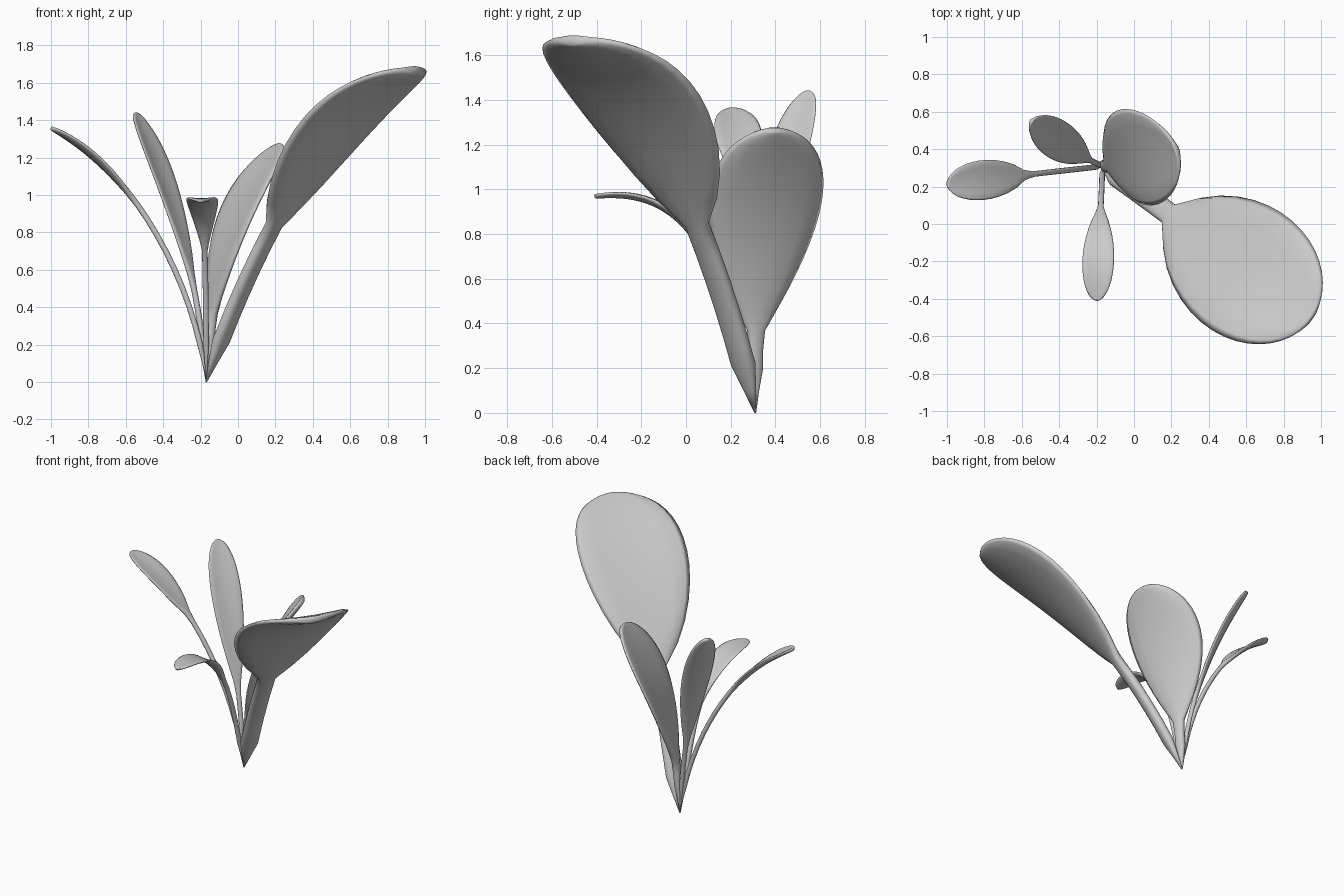
import bpy, bmesh, math
from mathutils import Vector

if "Cube" in bpy.data.objects:
    bpy.data.objects.remove(bpy.data.objects["Cube"], do_unlink=True)

grey = bpy.data.materials.new("soft_grey")
grey.use_nodes = True
grey.diffuse_color = (0.6, 0.6, 0.6, 1)
grey.node_tree.nodes["Principled BSDF"].inputs["Base Color"].default_value = grey.diffuse_color

ROOT = Vector((-0.17, 0.31, 0))
SIDES = 14
ROWS = 24


def bezier(controls, t):
    """Point on a curve, found by repeated blending of its control points."""
    while len(controls) > 1:
        controls = [a.lerp(b, t) for a, b in zip(controls, controls[1:])]
    return controls[0]


def blade_profile(u, flare):
    """Blade width from stem to tip, scaled to a maximum of one."""
    peak = flare / (flare + 0.5)
    return (u / peak) ** flare * math.sqrt((1 - u) / (1 - peak))


def leaf(name, bends, tip, start, width, stem, thickness, flare=1, cup=0.2, twist=0):
    """Stem and blade as one loft of rounded flat sections along a curve."""
    controls = [ROOT] + [Vector(p) for p in bends] + [Vector(tip)]
    reach = controls[-1] - ROOT
    heading = math.atan2(reach.y, reach.x) + math.radians(twist)
    side = Vector((-math.sin(heading), math.cos(heading), 0))

    # Rows are closer together towards the rounded tip
    steps = [math.sin(math.pi / 2 * i / ROWS) for i in range(ROWS + 1)]
    centres = [bezier(controls, t) for t in steps]
    bm = bmesh.new()
    rings = []
    for i, t in enumerate(steps):
        u = max(0, (t - start) / (1 - start))
        taper = min(1, 8 * t)
        blade = width * blade_profile(u, flare)
        half = max(stem * taper * (1 - u) + blade, 0.004)
        thick = min(half, thickness * max(taper, 0.1) * (1 - u / 3))
        along = centres[min(i + 1, ROWS)] - centres[max(i - 1, 0)]
        up = along.cross(side).normalized()
        if up.z < 0:
            up.negate()
        ring = []
        for k in range(SIDES):
            angle = math.tau * k / SIDES
            across, s = math.cos(angle), math.sin(angle)
            height = math.copysign(abs(s) ** 0.7, s) * thick
            height += cup * blade * (across ** 2 - 0.5)
            ring.append(bm.verts.new(centres[i] + side * across * half + up * height))
        rings.append(ring)

    for low, high in zip(rings, rings[1:]):
        for k in range(SIDES):
            n = (k + 1) % SIDES
            bm.faces.new((low[k], low[n], high[n], high[k]))
    bm.faces.new(rings[0])
    bm.faces.new(rings[-1])
    bmesh.ops.recalc_face_normals(bm, faces=bm.faces)
    mesh = bpy.data.meshes.new(name)
    bm.to_mesh(mesh)
    bm.free()
    mesh.materials.append(grey)
    mesh.shade_smooth()
    bpy.context.collection.objects.link(bpy.data.objects.new(name, mesh))


# Broad leaf leaning to the front left
leaf("largest_leaf", [(0, 0.2, 0.5), (0.43, -0.13, 1.5)], (0.95, -0.51, 1.67),
     start=0.45, width=0.34, stem=0.06, thickness=0.035, flare=0.8, cup=0.1)

# Upright broad leaf behind it
leaf("second_leaf", [(-0.14, 0.3, 0.5), (-0.08, 0.35, 0.9)], (0.23, 0.4, 1.27),
     start=0.25, width=0.26, stem=0.035, thickness=0.025, cup=0.1, twist=8)

# Small leaf arching to the front
leaf("front_leaf", [(-0.17, 0.18, 0.5), (-0.18, 0.1, 1.05)], (-0.2, -0.41, 0.97),
     start=0.5, width=0.08, stem=0.015, thickness=0.016, flare=1.2)

# Long arching leaf on the right
leaf("right_leaf", [(-0.22, 0.3, 0.5), (-0.55, 0.27, 1.15)], (-1, 0.21, 1.36),
     start=0.65, width=0.1, stem=0.015, thickness=0.016, flare=0.8)

# Slim leaf at the back right
leaf("back_leaf", [(-0.2, 0.32, 0.5), (-0.35, 0.4, 1.05)], (-0.55, 0.55, 1.44),
     start=0.35, width=0.1, stem=0.015, thickness=0.016)
